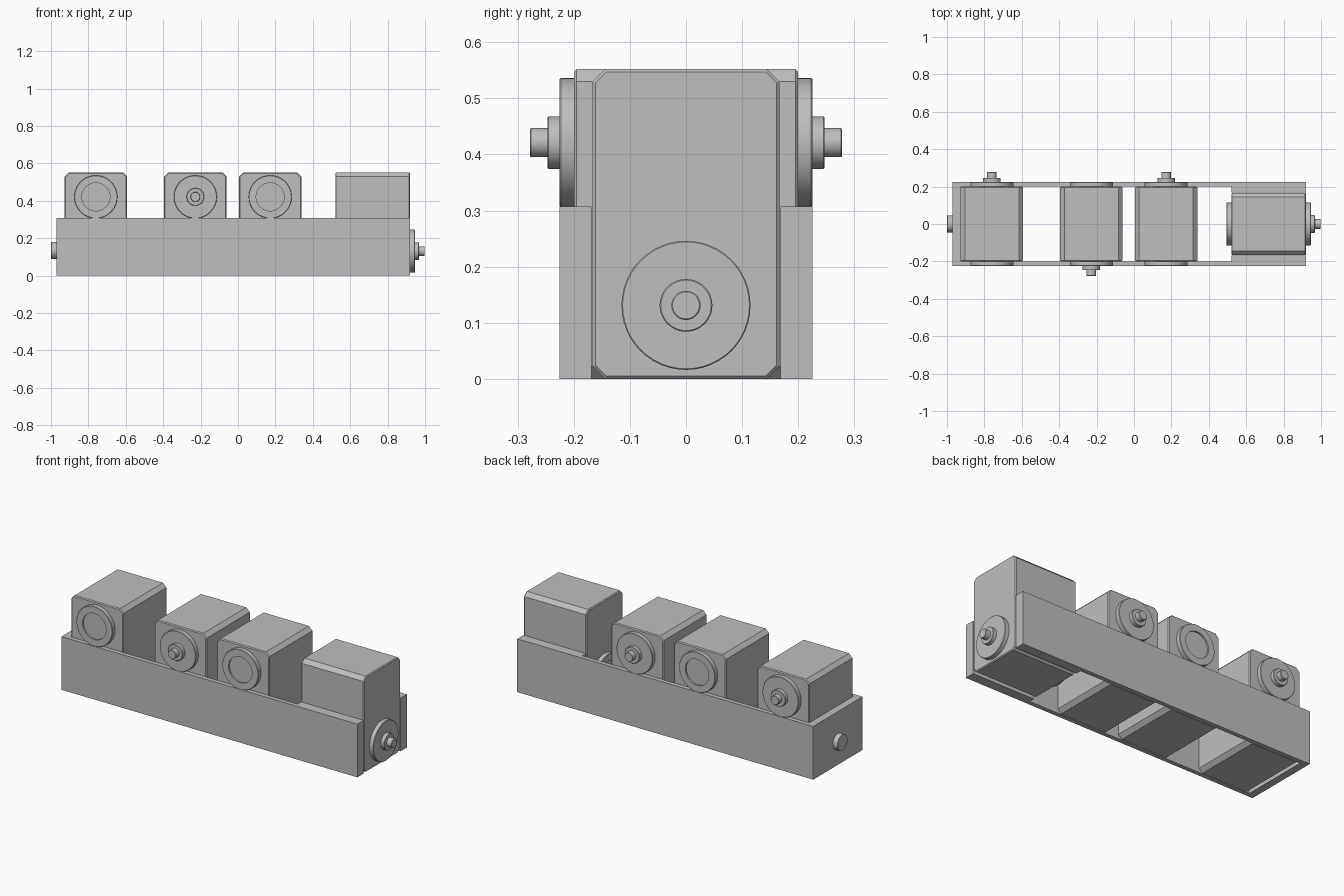
import bpy, bmesh, math
from mathutils import Matrix, Vector

old = bpy.data.objects.get("Cube")
if old:
    bpy.data.objects.remove(old, do_unlink=True)

GREY = (0.52, 0.52, 0.52, 1)
mat = bpy.data.materials.new("plain_grey")
mat.use_nodes = True
mat.diffuse_color = GREY
mat.node_tree.nodes["Principled BSDF"].inputs["Base Color"].default_value = GREY


def finish(name, bm, matrix=Matrix(), smooth=False):
    bmesh.ops.recalc_face_normals(bm, faces=bm.faces)
    me = bpy.data.meshes.new(name)
    bm.to_mesh(me)
    bm.free()
    me.materials.append(mat)
    ob = bpy.data.objects.new(name, me)
    ob.matrix_world = matrix
    bpy.context.collection.objects.link(ob)
    if smooth:
        bpy.ops.object.select_all(action='DESELECT')
        ob.select_set(True)
        bpy.context.view_layer.objects.active = ob
        bpy.ops.object.shade_smooth_by_angle(angle=math.radians(30))
    return ob


def block_mesh(lo, hi):
    bm = bmesh.new()
    bmesh.ops.create_cube(bm, size=1)
    for v in bm.verts:
        v.co = Vector([(a + b) / 2 + c * (b - a) for a, b, c in zip(lo, hi, v.co)])
    return bm


def lathe(name, profile, matrix):
    """Revolve (radius, height) points about local Z."""
    bm = bmesh.new()
    verts = [bm.verts.new((r, 0, h)) for r, h in profile]
    edges = [bm.edges.new(p) for p in zip(verts, verts[1:])]
    bmesh.ops.spin(bm, geom=verts + edges, cent=(0, 0, 0), axis=(0, 0, 1),
                   angle=2 * math.pi, steps=48)
    bmesh.ops.remove_doubles(bm, verts=bm.verts, dist=0.0001)
    return finish(name, bm, matrix, smooth=True)


def stepped(steps, c=0.002):
    """Profile of stacked discs with softened rims, from (radius, top) pairs."""
    pts = [(0, 0), (steps[0][0], 0)]
    for i, (r, top) in enumerate(steps):
        if i:
            pts.append((r, steps[i - 1][1]))
        pts += [(r, top - c), (r - c, top)]
    return pts + [(0, steps[-1][1])]


# Motor: chamfered body, drive flange with shaft, plain recessed rear flange
W, L, H, AXLE = 0.333, 0.4, 0.552, 0.421
FLANGE = 0.115
DRIVE = stepped([(FLANGE, 0.025), (0.047, 0.047), (0.026, 0.078)])
REAR = stepped([(FLANGE, 0.025)])[:-1] + [(0.075, 0.025), (0.075, 0.016), (0, 0.016)]


def motor(name, matrix):
    bm = block_mesh((-W / 2, -L / 2, 0), (W / 2, L / 2, H))
    along = [e for e in bm.edges if abs(e.verts[0].co.y - e.verts[1].co.y) > L / 2]
    bmesh.ops.bevel(bm, geom=along, offset=0.022, segments=1, affect='EDGES')
    ends = [e for e in bm.edges if abs(e.verts[0].co.y - e.verts[1].co.y) < 0.001]
    bmesh.ops.bevel(bm, geom=ends, offset=0.005, segments=1, affect='EDGES')
    finish(name + "_body", bm, matrix)
    for part, profile, side in (("drive_flange", DRIVE, -1), ("rear_flange", REAR, 1)):
        place = (Matrix.Translation((0, side * L / 2, AXLE))
                 @ Matrix.Rotation(-side * math.pi / 2, 4, 'X'))
        lathe(f"{name}_{part}", profile, matrix @ place)


# Three upright motors across the frame, shafts on alternating sides
for name, x, turn in (("right_motor", -0.76, math.pi), ("middle_motor", -0.228, 0),
                      ("left_motor", 0.172, math.pi)):
    motor(name, Matrix.Translation((x, 0, 0)) @ Matrix.Rotation(turn, 4, 'Z'))

# End motor lies along the frame, upside down, shaft towards +x
motor("end_motor", Matrix.Translation((0.72, 0, H)) @ Matrix.Rotation(math.pi / 2, 4, 'Z')
      @ Matrix.Rotation(math.pi, 4, 'Y'))

# Frame: long side plates, spacers beside the end motor, closing wall
TOP = 0.307
for side, s in (("front", -1), ("back", 1)):
    for part, x0, y0, y1 in (("plate", -0.97, 0.2, 0.225), ("spacer", 0.52, 0.168, 0.2)):
        ya, yb = sorted((s * y0, s * y1))
        finish(f"{side}_{part}", block_mesh((x0, ya, 0), (0.92, yb, TOP)))
finish("end_wall", block_mesh((-0.97, -0.2, 0), (-0.927, 0.2, TOP)))

# Round stub on the closing wall
lathe("end_stub", stepped([(0.046, 0.03)]),
      Matrix.Translation((-0.97, 0, 0.135)) @ Matrix.Rotation(-math.pi / 2, 4, 'Y'))
